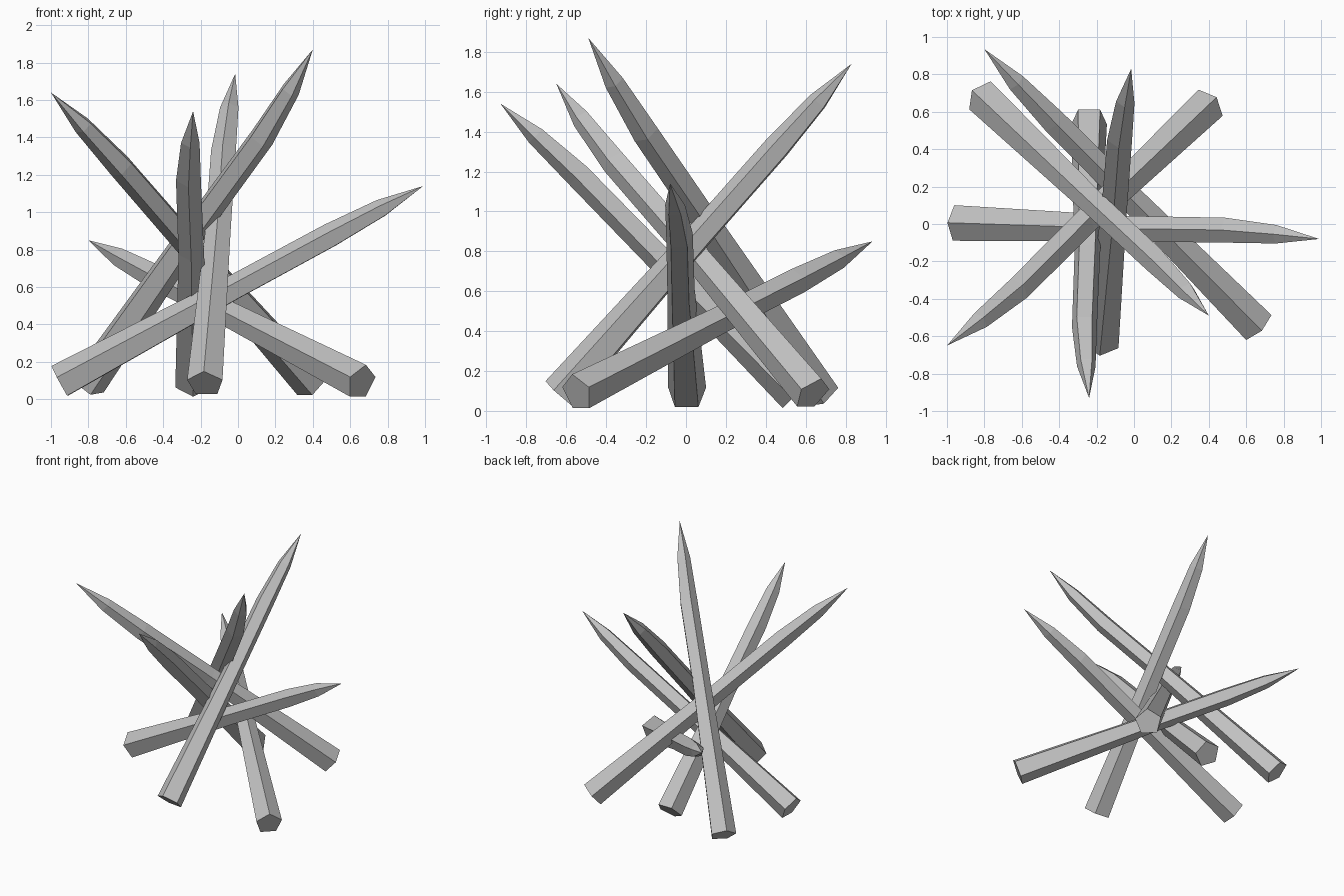
import bpy
import bmesh
import math
from mathutils import Vector

cube = bpy.data.objects.get("Cube")
if cube:
    bpy.data.objects.remove(cube, do_unlink=True)

# Plain grey for every stake
grey = bpy.data.materials.new("plain_grey")
grey.use_nodes = True
color = (0.53, 0.53, 0.53, 1.0)
grey.diffuse_color = color
grey.node_tree.nodes["Principled BSDF"].inputs["Base Color"].default_value = color

SIDES = 5
# Rings along a stake: fraction of length, radius, share of the bend
RINGS = [(0.0, 0.1, 0.0), (0.48, 0.072, 0.4), (0.745, 0.07, 1.0), (0.885, 0.052, 0.6)]


def stake(name, base, tip, bend, turn=0):
    """Five-sided, slightly bent stake from the butt centre to the point."""
    base, tip, bend = Vector(base), Vector(tip), Vector(bend)
    axis = (tip - base).normalized()
    side = axis.cross(Vector((0, 0, 1))).normalized()
    up = side.cross(axis)
    bm = bmesh.new()
    rings = []
    for t, radius, share in RINGS:
        center = base.lerp(tip, t) + bend * share
        ring = []
        for i in range(SIDES):
            a = math.radians(90 + turn) + math.tau * i / SIDES
            ring.append(bm.verts.new(center + radius * (side * math.cos(a) + up * math.sin(a))))
        rings.append(ring)
    point = bm.verts.new(tip)
    bm.faces.new(rings[0])
    for i in range(SIDES):
        j = (i + 1) % SIDES
        for low, high in zip(rings, rings[1:]):
            bm.faces.new((low[i], low[j], high[j], high[i]))
        bm.faces.new((rings[-1][i], rings[-1][j], point))
    bmesh.ops.recalc_face_normals(bm, faces=bm.faces)
    mesh = bpy.data.meshes.new(name)
    bm.to_mesh(mesh)
    bm.free()
    mesh.materials.append(grey)
    obj = bpy.data.objects.new(name, mesh)
    bpy.context.collection.objects.link(obj)
    return obj


# Six stakes crossing near the middle
stake("right_front_stake", (0.395, 0.635, 0.085), (-1, -0.65, 1.64), (0.02, -0.03, 0))
stake("right_back_stake", (0.66, -0.546, 0.09), (-0.8, 0.935, 0.85), (0, -0.01, -0.01))
stake("front_stake", (-0.24, 0.555, 0.085), (-0.24, -0.93, 1.54), (-0.025, 0.015, 0.015), 180)
stake("back_stake", (-0.175, -0.63, 0.083), (-0.015, 0.83, 1.74), (-0.02, 0, 0))
stake("left_front_stake", (-0.804, 0.676, 0.085), (0.4, -0.49, 1.87), (0.03, -0.01, -0.02), -9)
stake("left_stake", (-0.95, 0.005, 0.09), (0.99, -0.08, 1.14), (0, 0.025, 0))
